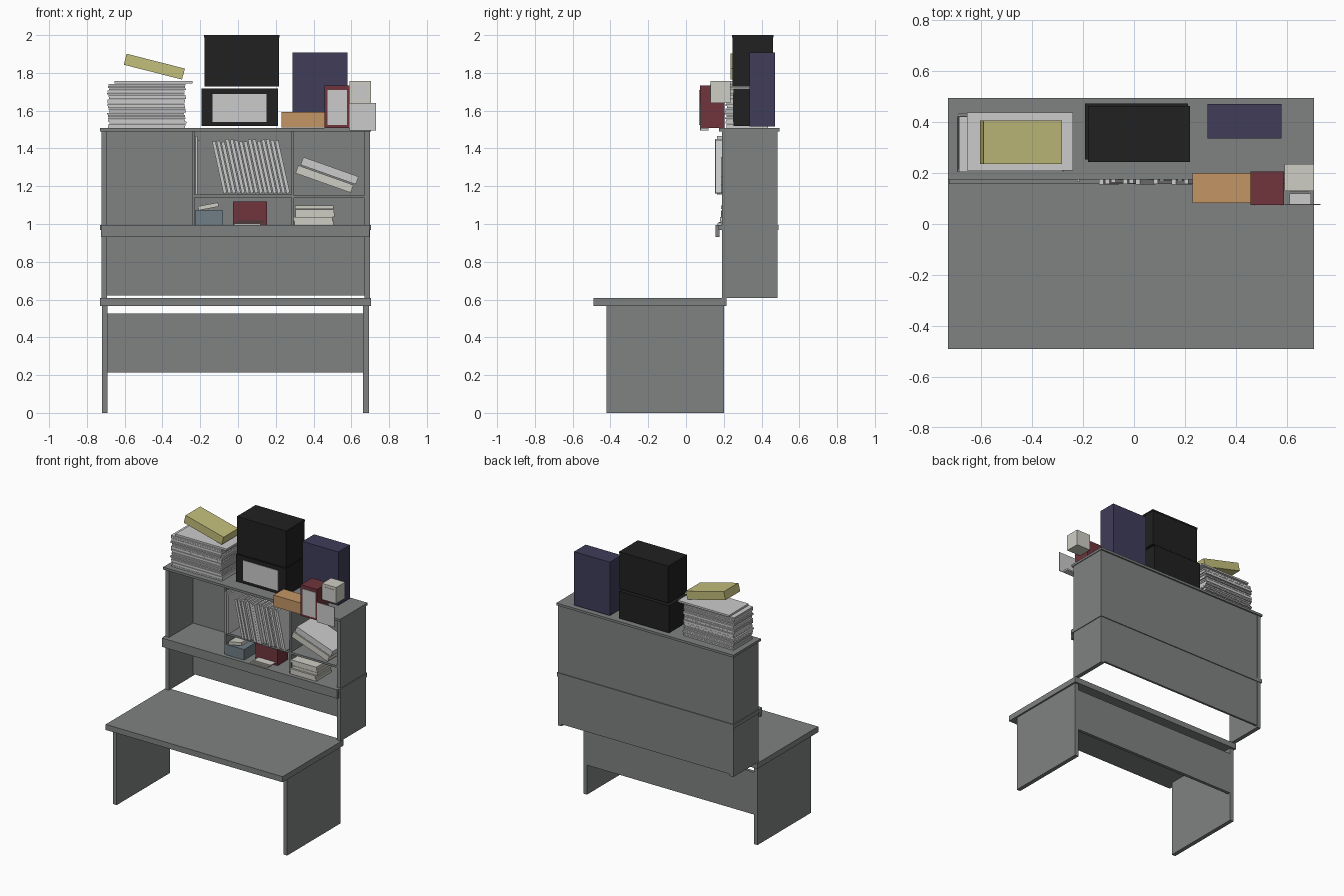
import bpy, math, random

random.seed(4)
mats = {}
COLORS = {
    "black": (0.015, 0.015, 0.016, 1), "purple": (0.05, 0.045, 0.10, 1),
    "red": (0.16, 0.035, 0.045, 1), "orange": (0.55, 0.30, 0.13, 1),
    "yellow": (0.55, 0.52, 0.20, 1), "blue": (0.16, 0.21, 0.24, 1),
    "paper": (0.55, 0.55, 0.55, 1), "cream": (0.62, 0.61, 0.55, 1),
    "steel": (0.21, 0.225, 0.22, 1),
}


def box(name, x, y, z, color="steel", tilt=0, turn=0):
    """Box from (min, max) ranges, optionally tilted in the front plane (degrees)."""
    c = [(r[0] + r[1]) / 2 for r in (x, y, z)]
    bpy.ops.mesh.primitive_cube_add(size=1, location=c)
    ob = bpy.context.object
    ob.name = name
    ob.scale = [r[1] - r[0] for r in (x, y, z)]
    ob.rotation_euler = (0, math.radians(tilt), math.radians(turn))
    if color not in mats:
        mats[color] = bpy.data.materials.new(color)
        mats[color].diffuse_color = COLORS[color]
    ob.data.materials.append(mats[color])
    return ob


def around(c, size):
    return (c - size / 2, c + size / 2)


# Desk
box("desk_top", (-0.73, 0.705), (-0.49, 0.215), (0.567, 0.608))
for side, x in (("left", -0.705), ("right", 0.678)):
    box(side + "_desk_leg", around(x, 0.03), (-0.42, 0.2), (0, 0.567))
box("desk_modesty_panel", (-0.69, 0.663), (0.175, 0.198), (0.215, 0.525))

# Hutch carcass
for side, x in (("left", -0.708), ("right", 0.685)):
    box(side + "_hutch_lower_side", around(x, 0.03), (0.19, 0.485), (0.608, 0.967))
    box(side + "_hutch_upper_side", around(x, 0.03), (0.19, 0.485), (0.993, 1.493))
box("hutch_lower_back", (-0.693, 0.67), (0.468, 0.484), (0.622, 0.967))
box("hutch_upper_back", (-0.693, 0.67), (0.468, 0.484), (0.993, 1.493))
box("hutch_middle_shelf", (-0.73, 0.705), (0.172, 0.49), (0.967, 0.995))
box("hutch_front_lip", (-0.725, 0.695), (0.157, 0.177), (0.93, 0.995))
box("hutch_top_board", (-0.73, 0.705), (0.175, 0.495), (1.49, 1.507))
for name, x in (("left", -0.237), ("right", 0.29)):
    box(name + "_divider", around(x, 0.014), (0.19, 0.468), (0.995, 1.49))
box("middle_cubby_shelf", (-0.23, 0.283), (0.19, 0.468), (1.14, 1.155))
box("right_cubby_shelf", (0.297, 0.67), (0.19, 0.468), (1.137, 1.152))

# Upright and leaning magazines
for i, x in enumerate((-0.219, -0.207)):
    box(f"upright_magazine_{i}", around(x, 0.011), (0.165 + 0.01 * i, 0.38),
        (1.156, 1.465 - 0.02 * i), "paper")
for i in range(15):
    x = -0.098 + i * 0.0238
    h = random.uniform(0.285, 0.302)
    box(f"leaning_magazine_{i}", around(x, 0.018),
        (random.uniform(0.152, 0.178), 0.38), (1.16, 1.16 + h - 0.008),
        "paper", tilt=-12.5)

# Tilted and flat books in the right cubbies
for i, (x, z, l) in enumerate(((0.458, 1.238, 0.31), (0.485, 1.282, 0.31))):
    box(f"tilted_book_{i}", around(x, l), (0.185, 0.39), around(z, 0.044),
        "cream" if i == 0 else "paper", tilt=19.5)
for i in range(5):
    d = random.uniform(-0.006, 0.006)
    box(f"flat_book_{i}", (0.3 + d, 0.505 + d), (0.185 + d, 0.36),
        (0.996 + i * 0.021, 1.015 + i * 0.021), "cream")

# Small boxes and papers in the low middle cubby
box("blue_box", (-0.228, -0.08), (0.185, 0.32), (0.995, 1.072), "blue")
box("small_cream_box", around(-0.157, 0.108), (0.19, 0.29), around(1.093, 0.022),
    "cream", tilt=-11)
box("small_red_box", (-0.027, 0.153), (0.24, 0.36), (0.995, 1.118), "red")
for i in range(3):
    box(f"loose_paper_{i}", (-0.02 + 0.01 * i, 0.12 + 0.01 * i),
        (0.165 + 0.008 * i, 0.238), (0.996 + i * 0.008, 1.002 + i * 0.008), "cream")

# Paper stack with yellow box
N = 20
for i in range(N):
    dx, dy = random.uniform(-0.008, 0.008), random.uniform(-0.006, 0.006)
    z = 1.508 + i * 0.0118
    box(f"stacked_paper_{i}", (-0.686 + dx, -0.278 + dx),
        (0.21 + dy, 0.428 + dy), (z, z + 0.0098), "paper")
box("top_paper", (-0.655, -0.24), (0.21, 0.437), (1.744, 1.757), "paper")
box("yellow_box", around(-0.443, 0.318), (0.235, 0.405), around(1.833, 0.06),
    "yellow", tilt=14.3)

# Black boxes, the lower one with a pale front panel
box("lower_black_box", (-0.193, 0.211), (0.252, 0.472), (1.518, 1.717), "black")
box("lower_black_panel", (-0.135, 0.152), (0.249, 0.254), (1.54, 1.688), "paper")
box("upper_black_box", (-0.178, 0.218), (0.245, 0.46), (1.727, 1.99), "black")
box("upper_black_lid", (-0.18, 0.22), (0.243, 0.462), (1.988, 2.0), "black")

# Other boxes along the top
box("purple_box", (0.289, 0.579), (0.335, 0.47), (1.515, 1.907), "purple")
box("orange_box", (0.23, 0.458), (0.083, 0.2), (1.51, 1.594), "orange")
box("red_box", (0.457, 0.589), (0.074, 0.205), (1.507, 1.734), "red")
box("red_box_panel", (0.473, 0.578), (0.07, 0.076), (1.523, 1.71), "paper")
box("white_card", (0.59, 0.731), (0.074, 0.079), (1.495, 1.64), "paper")
box("white_card_foot", (0.61, 0.695), (0.079, 0.12), (1.495, 1.507), "paper")
box("white_cube", (0.59, 0.705), (0.13, 0.235), (1.64, 1.758), "cream")
box("white_cube_panel", (0.61, 0.688), (0.127, 0.132), (1.658, 1.738), "paper")
